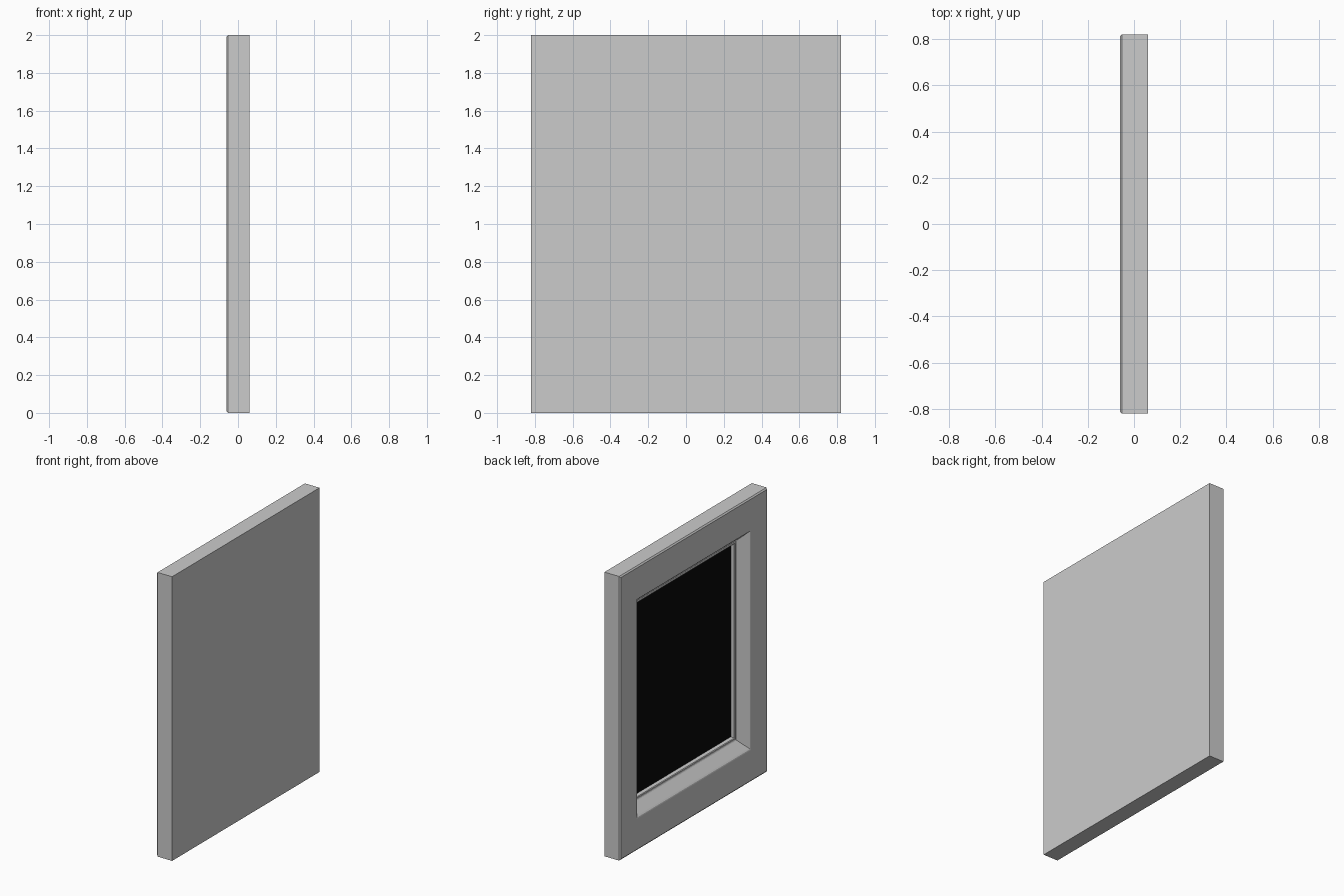
import bpy, bmesh

if "Cube" in bpy.data.objects:
    bpy.data.objects.remove(bpy.data.objects["Cube"])

HALF_Y, HALF_Z = 0.82, 1.0
BACK_X, PANEL_X, PANEL_INSET = 0.061, 0.042, 0.262


def rect(bm, inset, x):
    """Rectangle of four verts; the border inset follows the picture's aspect."""
    k = 1 - inset / HALF_Y
    return [bm.verts.new((x, sy * HALF_Y * k, 1 + sz * HALF_Z * k))
            for sy, sz in ((-1, -1), (-1, 1), (1, 1), (1, -1))]


def finish(bm, name, color=None):
    bmesh.ops.recalc_face_normals(bm, faces=bm.faces)
    mesh = bpy.data.meshes.new(name)
    bm.to_mesh(mesh)
    bm.free()
    obj = bpy.data.objects.new(name, mesh)
    bpy.context.collection.objects.link(obj)
    if color:
        mat = bpy.data.materials.new(name + "_color")
        mat.diffuse_color = color
        mat.use_nodes = True
        mat.node_tree.nodes["Principled BSDF"].inputs["Base Color"].default_value = mat.diffuse_color
        mesh.materials.append(mat)
    return obj


# Mitred frame moulding: (inset, x) from the back edge round to the panel, with backing
profile = [(0, BACK_X), (0, -0.053), (0.008, -0.061), (0.184, -0.061),
           (0.190, -0.059), (0.196, -0.052), (0.243, 0.010), (0.247, 0.013),
           (0.256, 0.013), (0.260, 0.017), (PANEL_INSET, PANEL_X)]
bm = bmesh.new()
loops = [rect(bm, w, x) for w, x in profile]
bm.faces.new(loops[0])
for a, b in zip(loops, loops[1:]):
    for i in range(4):
        j = (i + 1) % 4
        bm.faces.new((a[i], a[j], b[j], b[i]))
# temporary cap gives a closed volume so normals face outward
cap = bm.faces.new(loops[-1])
bmesh.ops.recalc_face_normals(bm, faces=bm.faces)
bm.faces.remove(cap)
finish(bm, "frame")

# Dark picture panel at the bottom of the recess
bm = bmesh.new()
face = bm.faces.new(rect(bm, PANEL_INSET, PANEL_X))
panel = finish(bm, "picture_panel", (0.003, 0.003, 0.003, 1))
if panel.data.polygons[0].normal.x > 0:
    panel.data.flip_normals()
